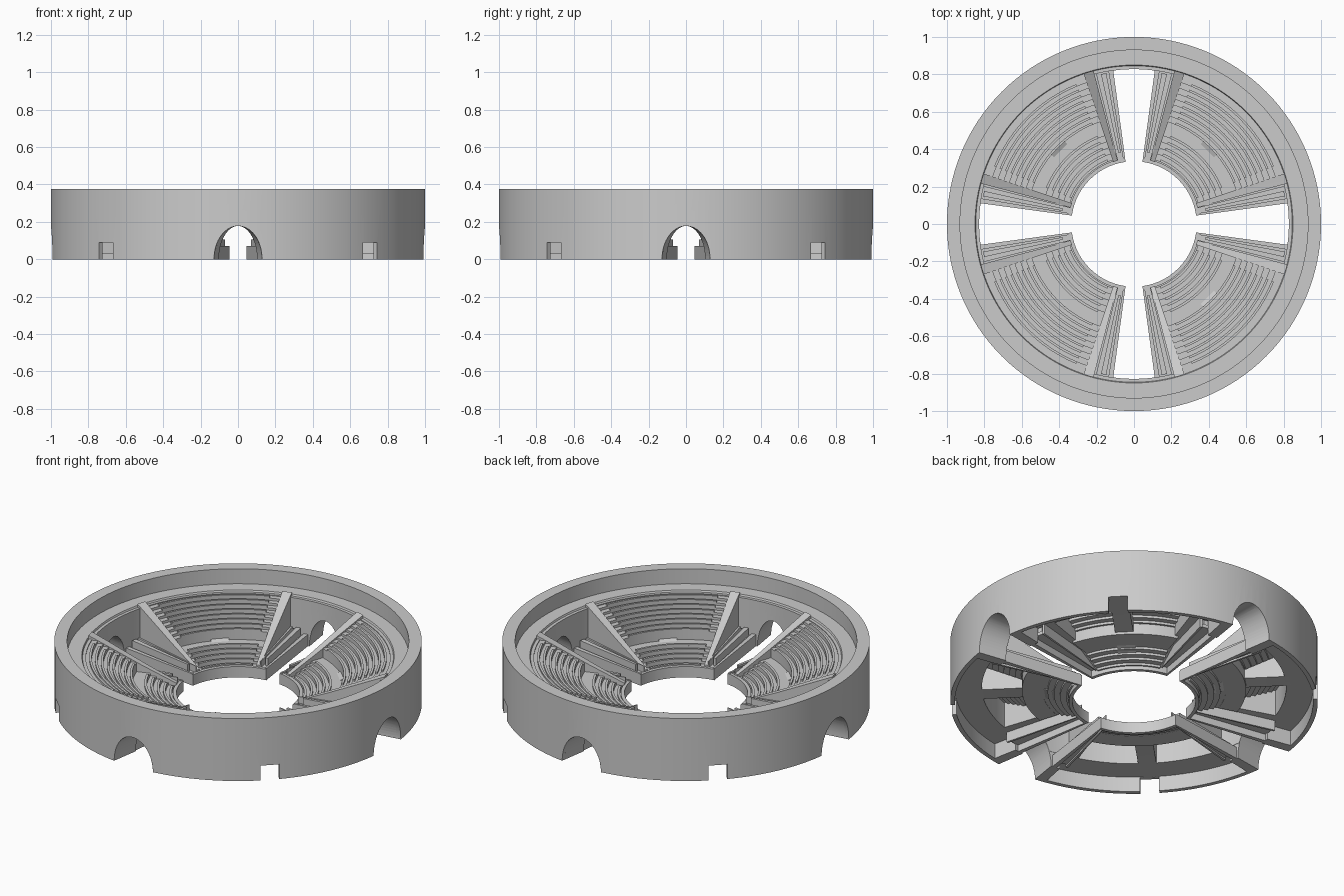
import bpy, bmesh
from math import radians, cos, sin, pi
from mathutils import Matrix, Vector

if "Cube" in bpy.data.objects:
    bpy.data.objects.remove(bpy.data.objects["Cube"])


def finish(name, bm, smooth=True):
    bmesh.ops.recalc_face_normals(bm, faces=bm.faces[:])
    me = bpy.data.meshes.new(name)
    bm.to_mesh(me)
    bm.free()
    ob = bpy.data.objects.new(name, me)
    bpy.context.collection.objects.link(ob)
    bpy.ops.object.select_all(action='DESELECT')
    ob.select_set(True)
    bpy.context.view_layer.objects.active = ob
    if smooth:
        bpy.ops.object.shade_smooth_by_angle(angle=radians(30))
    return ob


def sweep(bm, profile, a0, a1):
    """Revolve a closed (r, z) profile between two angles in degrees."""
    full = a1 - a0 >= 360
    n = max(2, round((a1 - a0) / 2.8125))
    rows = []
    for i in range(n if full else n + 1):
        a = radians(a0 + (a1 - a0) * i / n)
        rows.append([bm.verts.new((r * cos(a), r * sin(a), z)) for r, z in profile])
    m = len(profile)
    for i in range(n):
        p, q = rows[i], rows[(i + 1) % len(rows)]
        for j in range(m):
            k = (j + 1) % m
            bm.faces.new((p[j], q[j], q[k], p[k]))
    if not full:
        bm.faces.new(rows[0])
        bm.faces.new(rows[-1][::-1])


def sectors(name, profiles, spans):
    """Repeat swept sectors in all four quadrants."""
    bm = bmesh.new()
    for k in range(4):
        for a0, a1 in spans:
            for p in profiles:
                sweep(bm, p, a0 + 90 * k, a1 + 90 * k)
    return finish(name, bm)


def rect(r0, r1, z0, z1):
    return [(r0, z0), (r1, z0), (r1, z1), (r0, z1)]


def mirrored(a0, a1):
    return [(a0, a1), (90 - a1, 90 - a0)]


GAP = 7.7

# outer ring wall with recessed inner ledge; a low corridor runs under it
bm = bmesh.new()
sweep(bm, [(1, 0), (1, .375), (.93, .375), (.93, .285), (.85, .285), (.846, .275),
           (.828, .275), (.828, .09), (.975, .09), (.975, 0)], 0, 360)
ring = finish("outer_wall", bm, False)

# tunnel blocks behind the four arched gates
tunnels = sectors("gate_tunnels", [rect(.83, .98, 0, .2)], [(-11, 11)])

# cutter: arched gates narrowing inward on the axes, square doors on the diagonals
bm = bmesh.new()
for k in range(4):
    rot = Matrix.Rotation(k * pi / 2, 4, 'Z')
    arch = bmesh.ops.create_cone(
        bm, cap_ends=True, segments=64, radius1=1, radius2=1, depth=.4,
        matrix=Matrix.Translation((.95, 0, 0)) @ Matrix.Rotation(pi / 2, 4, 'Y')
        @ Matrix.Diagonal((.178, .13, 1, 1)))["verts"]
    for v in arch:
        v.co.y *= 1 + (v.co.x - 1) * 1.2
    bmesh.ops.transform(bm, matrix=rot, verts=arch)
    rot = Matrix.Rotation(pi / 4 + k * pi / 2, 4, 'Z')
    bmesh.ops.create_cube(
        bm, size=1, matrix=rot @ Matrix.Translation((1, 0, 0)) @ Matrix.Diagonal((.2, .105, .178, 1)))
cutter = finish("gate_cutter", bm, False)
cutter.hide_render = True
for ob in (ring, tunnels):
    bpy.ops.object.select_all(action='DESELECT')
    ob.select_set(True)
    bpy.context.view_layer.objects.active = ob
    mod = ob.modifiers.new("gates", 'BOOLEAN')
    mod.operation, mod.solver, mod.object = 'DIFFERENCE', 'EXACT', cutter
    bpy.ops.object.modifier_apply(modifier=mod.name)
    bpy.ops.object.shade_smooth_by_angle(angle=radians(30))
bpy.data.objects.remove(cutter)

# stepped seating shell: lower bank, walkway, upper bank
top, benches = [(.35, .045)], []
for r0, r1, z0, z1, n in ((.36, .53, .045, .115, 5), (.575, .828, .155, .27, 8)):
    d, h = (r1 - r0) / n, (z1 - z0) / n
    top.append((r0, top[-1][1]))
    top.append((r0, z0 + h))
    for i in range(n):
        r, z = r0 + i * d, z0 + (i + 1) * h
        if i:
            top += [(r, z - h), (r, z)]
        benches.append(rect(r, r + .4 * d, z - .004, z + .011))
top.append((.848, top[-1][1]))
under = [(r + .008, z - .025) for r, z in reversed(top)]
sectors("seating_tiers", [top + under], [(17, 73)])
sectors("seat_benches", benches, [(22.5, 67.5)])

# low wall around the arena floor
sectors("arena_edge", [rect(.335, .355, 0, .065)], [(GAP, 90 - GAP)])

# sloping walls closing the ends of each stand
wall = [(.35, .03), (.35, .075), (.54, .155), (.848, .295), (.848, .09), (.5, .09)]
sectors("stand_end_walls", [wall], mirrored(14.8, 18.5))

# low terraces flanking the entrance gaps
sectors("gap_parapets", [rect(.34, .835, 0, .07)], mirrored(GAP, 9.5))
sectors("gap_floors", [rect(.352, .835, .04, .06)], mirrored(9.5, 14.8))
sectors("gap_terraces", [rect(.39, .82, .05, .105)], mirrored(10.4, 12.4))
sectors("gap_side_walls", [rect(.35, .848, .03, .1)], mirrored(14, 14.9))

# deep beams carrying the seating: ring beam and diagonal beams above the corridors
sectors("ring_beam", [[(.5, .075), (.61, .075), (.61, .14), (.56, .1), (.5, .085)]], [(17, 73)])
bm = bmesh.new()
side = [(.38, .04), (.5, .08), (.56, .09), (.9, .09), (.9, .23), (.83, .24), (.6, .14), (.5, .085)]
for k in range(4):
    rot = Matrix.Rotation(pi / 4 + k * pi / 2, 4, 'Z')
    left, right = [[bm.verts.new(rot @ Vector((r, y, z))) for r, z in side] for y in (-.05, .05)]
    bm.faces.new(left)
    bm.faces.new(right[::-1])
    for j in range(len(side)):
        bm.faces.new((left[j - 1], left[j], right[j], right[j - 1]))
finish("diagonal_beams", bm)
